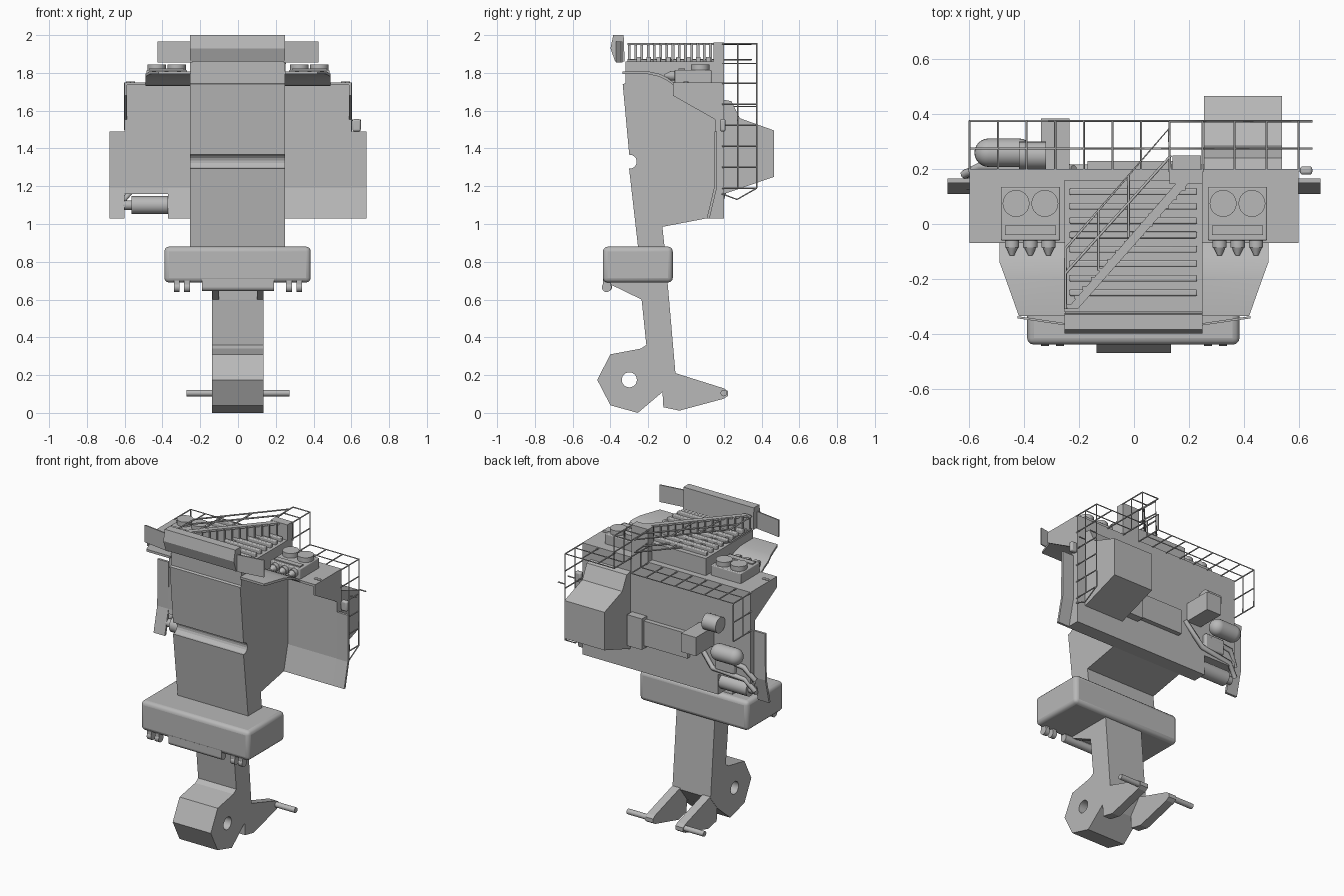
import bpy, bmesh, math
from mathutils import Vector

cube = bpy.data.objects.get("Cube")
if cube:
    bpy.data.objects.remove(cube)

grey = bpy.data.materials.new("plain_grey")
grey.use_nodes = True
grey.diffuse_color = (0.48, 0.48, 0.48, 1)
grey.node_tree.nodes["Principled BSDF"].inputs["Base Color"].default_value = (0.48, 0.48, 0.48, 1)


def finish(name, bm, bevel=0, smooth=False):
    bmesh.ops.recalc_face_normals(bm, faces=bm.faces)
    me = bpy.data.meshes.new(name)
    bm.to_mesh(me)
    bm.free()
    me.materials.append(grey)
    ob = bpy.data.objects.new(name, me)
    bpy.context.collection.objects.link(ob)
    if bevel:
        mod = ob.modifiers.new("rounding", "BEVEL")
        mod.width, mod.segments = bevel, 3
    if smooth or bevel:
        bpy.ops.object.select_all(action="DESELECT")
        ob.select_set(True)
        bpy.context.view_layer.objects.active = ob
        bpy.ops.object.shade_smooth_by_angle(angle=math.radians(35))
    return ob


def prism(name, profile, x0, x1):
    """Extrude a (y, z) profile along x."""
    bm = bmesh.new()
    face = bm.faces.new([bm.verts.new((x0, y, z)) for y, z in profile])
    out = bmesh.ops.extrude_face_region(bm, geom=[face])["geom"]
    verts = [v for v in out if isinstance(v, bmesh.types.BMVert)]
    bmesh.ops.translate(bm, verts=verts, vec=(x1 - x0, 0, 0))
    # keep the starting cap so the solid is closed
    if face not in bm.faces[:]:
        bmesh.ops.holes_fill(bm, edges=[e for e in bm.edges if e.is_boundary])
    return finish(name, bm)


def box(name, x, y, z, bevel=0):
    bm = bmesh.new()
    bmesh.ops.create_cube(bm, size=1)
    for v in bm.verts:
        v.co = [r[0] + (c + 0.5) * (r[1] - r[0]) for c, r in zip(v.co, (x, y, z))]
    return finish(name, bm, bevel)


def rod(name, a, b, r, r2=None, sides=24):
    """Cylinder or cone between two points."""
    a, b = Vector(a), Vector(b)
    bm = bmesh.new()
    bmesh.ops.create_cone(bm, cap_ends=True, segments=sides, radius1=r,
                          radius2=r if r2 is None else r2, depth=(b - a).length)
    turn = (b - a).to_track_quat("Z", "Y").to_matrix().to_4x4()
    turn.translation = (a + b) / 2
    bmesh.ops.transform(bm, matrix=turn, verts=bm.verts)
    return finish(name, bm, smooth=True)


def rails(name, lines, r=0.004):
    """Thin tubes along several paths in one object."""
    cu = bpy.data.curves.new(name, "CURVE")
    cu.dimensions = "3D"
    cu.bevel_depth, cu.bevel_resolution = r, 1
    cu.use_fill_caps = True
    for line in lines:
        sp = cu.splines.new("POLY")
        sp.points.add(len(line) - 1)
        for p, co in zip(sp.points, line):
            p.co = (*co, 1)
    cu.materials.append(grey)
    bpy.context.collection.objects.link(bpy.data.objects.new(name, cu))


# Central frame with the round cross groove
groove = [(-0.298 + 0.037 * math.cos(a), 1.33 + 0.037 * math.sin(a))
          for a in [math.radians(-95 + 21 * i) for i in range(10)]]
prism("main_frame", [(-0.245, 0.8)] + groove +
      [(-0.335, 1.74), (-0.32, 1.745), (-0.32, 1.86), (0.16, 1.86),
       (0.16, 1.04), (0.11, 1.03), (-0.125, 0.985), (-0.105, 0.8)], -0.253, 0.25)

# Deck panel, notched at one corner, with its front apron
prism("deck", [(0.2, 1.03), (0.11, 1.03), (0.15, 1.19), (0.155, 1.75), (0.2, 1.75)], -0.37, 0.6)
prism("deck_notched_side", [(0.2, 1.16), (0.145, 1.16), (0.15, 1.19), (0.155, 1.75), (0.2, 1.75)],
      -0.6, -0.37)
box("deck_apron", (-0.6, 0.6), (-0.07, 0.2), (1.735, 1.75))
box("stair_landing", (0.13, 0.25), (0.145, 0.2), (1.75, 1.96))

# Cross tank and the hinge tube under its front
box("cross_tank", (-0.39, 0.385), (-0.44, -0.07), (0.69, 0.88), 0.025)
rod("tank_front_tube", (-0.19, -0.415, 0.668), (0.19, -0.415, 0.668), 0.024)
box("tank_front_strip", (-0.19, 0.19), (-0.439, -0.4), (0.668, 0.71))

# Rear leg with pierced end
leg = prism("rear_leg", [(-0.1, 0.72), (-0.24, 0.72), (-0.235, 0.6), (-0.21, 0.36),
                         (-0.24, 0.34), (-0.4, 0.31), (-0.47, 0.175), (-0.4, 0.04),
                         (-0.255, 0), (-0.125, 0.11), (-0.055, 0.2)], -0.137, 0.135)
cutter = rod("hub_hole_cutter", (-0.3, -0.3, 0), (0.3, -0.3, 0), 0.04)
cutter.location.z = 0.175
cutter.hide_render = True
cutter.hide_set(True)
cut = leg.modifiers.new("hub_hole", "BOOLEAN")
cut.operation, cut.object = "DIFFERENCE", cutter

# Bumper
prism("bumper", [(-0.4, 1.93), (-0.385, 2), (-0.33, 2), (-0.325, 1.86), (-0.375, 1.86)],
      -0.253, 0.25)

# Parts repeated on both sides
for s, side in ((1, "left"), (-1, "right")):
    prism(side + "_rear_arm", [(-0.125, 0.12), (-0.12, 0.03), (-0.035, 0.012), (0.2, 0.075),
                               (0.222, 0.09), (0.222, 0.115), (0.2, 0.13), (-0.055, 0.21)],
          s * 0.08, s * 0.135)
    rod(side + "_arm_pin", (s * 0.08, 0.2, 0.105), (s * 0.273, 0.2, 0.105), 0.017)
    prism(side + "_leg_gusset", [(-0.2, 0.72), (-0.4, 0.72), (-0.4, 0.68), (-0.235, 0.6),
                                 (-0.2, 0.6)], s * 0.1, s * 0.135)
    for x in (0.255, 0.31):
        rod(side + "_tank_lug", (s * x, -0.42, 0.665), (s * (x + 0.03), -0.42, 0.665), 0.025)
        box(side + "_tank_lug_base", sorted((s * x, s * (x + 0.03))), (-0.44, -0.4), (0.665, 0.7))
    # Gusset closing the apron end
    prism(side + "_apron_gusset", [(0.16, 1.55), (-0.07, 1.68), (-0.07, 1.745), (0.16, 1.745)],
          s * 0.588, s * 0.6)
    # Side wing hanging from the deck edge
    prism(side + "_deck_wing", [(0.11, 1.03), (0.148, 1.19), (0.15, 1.49), (0.165, 1.49),
                                (0.163, 1.19), (0.125, 1.03)], s * 0.6, s * 0.68)
    # Bumper end plate
    bm = bmesh.new()
    bmesh.ops.create_cube(bm, size=1)
    for v in bm.verts:
        outer = v.co.x > 0
        v.co = (s * (0.425 if outer else 0.24),
                (-0.34 if outer else -0.367) + 0.008 * v.co.y, 1.91 + 0.11 * v.co.z)
    finish(side + "_bumper_end", bm)
    # Curved, tapered fender plate
    path = [(-0.335, 1.808, 0.42), (-0.2, 1.808, 0.468), (-0.14, 1.795, 0.49),
            (-0.1, 1.775, 0.49), (-0.06, 1.745, 0.49)]
    bm = bmesh.new()
    rows = [[bm.verts.new((s * px, y, z + dz)) for px, dz in
             ((0.25, 0), (x, 0), (x, -0.015), (0.25, -0.015))] for y, z, x in path]
    for a, b in zip(rows, rows[1:]):
        for i in range(4):
            bm.faces.new((a[i], a[i - 1], b[i - 1], b[i]))
    bm.faces.new(rows[0])
    bm.faces.new(rows[-1])
    finish(side + "_fender", bm, smooth=True)
    # Lamp housing with two round lamps and three small horns
    box(side + "_lamp_housing", sorted((s * 0.27, s * 0.485)), (-0.06, 0.135), (1.74, 1.815), 0.005)
    box(side + "_lamp_slot", sorted((s * 0.285, s * 0.47)), (-0.04, -0.005), (1.81, 1.822))
    for x in (0.325, 0.43):
        rod(side + "_round_lamp", (s * x, 0.075, 1.8), (s * x, 0.075, 1.845), 0.049)
    for x in (0.312, 0.378, 0.445):
        rod(side + "_horn", (s * x, -0.058, 1.785), (s * x, -0.085, 1.785), 0.026)
        rod(side + "_horn_tip", (s * x, -0.085, 1.785), (s * x, -0.115, 1.785), 0.022, 0.008)
    for x in (0.558, 0.58):
        rod(side + "_marker_lamp", (s * x, 0, 1.74), (s * x, 0, 1.754), 0.012)

# Grille bars and diagonal stair
for i in range(8):
    y = -0.25 + i * 0.0525
    box("grille_bar", (-0.235, 0.23), (y - 0.012, y + 0.012), (1.855, 1.885), 0.005)
for z in (1.866, 1.953):
    bm = bmesh.new()
    ring = [(-0.245, -0.31), (-0.205, -0.31), (0.2, 0.15), (0.155, 0.15)]
    low, high = [[bm.verts.new((x, y, z + d)) for x, y in ring] for d in (-0.006, 0.006)]
    bm.faces.new(low)
    bm.faces.new(high)
    for i in range(4):
        bm.faces.new((low[i], low[i - 1], high[i - 1], high[i]))
    finish("stair_stringer", bm)
for i in range(14):
    t = i / 13
    x, y = -0.225 + 0.39 * t, -0.3 + 0.43 * t
    box("stair_tread", (x - 0.022, x + 0.022), (y - 0.007, y + 0.007), (1.86, 1.957))
stair = []
for z in (1.87, 1.952):
    stair += [[(-0.25, -0.31, z), (-0.25, -0.09, z), (0.125, 0.345, z), (0.135, 0.16, z)],
              [(-0.25, -0.18, z), (0.135, 0.25, z)]]
    stair += [[(x, y, z), (x, y + 0.225, z)] for x, y in ((-0.13, -0.17), (-0.02, -0.05))]
rails("stair_handrails", stair, 0.005)

# Deck fences: top rail, middle rail and posts
fences = [[(-0.6, 1.5), (-0.6, 1.745), (0.13, 1.745), (0.13, 1.85)],
          [(0.13, 1.955), (0.25, 1.955), (0.25, 1.745), (0.6, 1.745), (0.6, 1.19)]]
lines = []
for fence in fences:
    lines += [[(x, y, z) for x, z in fence] for y in (0.275, 0.375)]
    for a, b in zip(fence, fence[1:]):
        n = max(1, round(math.dist(a, b) / 0.11))
        for i in range(n + 1):
            x, z = [p + (q - p) * i / n for p, q in zip(a, b)]
            lines.append([(x, 0.19, z), (x, 0.375, z)])
lines.append([(0.6, 0.375, 1.19), (0.6, 0.27, 1.13), (0.6, 0.19, 1.16)])
lines += [[(0.6, y, 1.55), (0.65, y, 1.55)] for y in (0.275, 0.375)]
rails("deck_fences", lines)
box("mirror", (0.605, 0.65), (0.18, 0.21), (1.49, 1.555), 0.01)

# Cab
prism("cab", [(0.19, 1.66), (0.24, 1.65), (0.285, 1.56), (0.467, 1.495), (0.467, 1.25),
              (0.19, 1.155)], 0.255, 0.54)

# Deck machinery
box("deck_locker", (-0.17, 0.14), (0.19, 0.23), (1.22, 1.38))
box("cab_side_locker", (0.14, 0.245), (0.19, 0.25), (1.2, 1.4))
box("control_box", (-0.34, -0.235), (0.19, 0.385), (1.34, 1.46))
rod("deck_drum", (-0.42, 0.25, 1.51), (-0.32, 0.25, 1.51), 0.05)
rod("pressure_tank", (-0.53, 0.26, 1.34), (-0.42, 0.26, 1.34), 0.052)
for x in (-0.53, -0.42):
    bm = bmesh.new()
    bmesh.ops.create_uvsphere(bm, u_segments=24, v_segments=12, radius=0.052)
    bmesh.ops.translate(bm, verts=bm.verts, vec=(x, 0.26, 1.34))
    finish("pressure_tank_end", bm, smooth=True)
box("tank_saddle", (-0.5, -0.36), (0.19, 0.225), (1.2, 1.3), 0.01)
rod("air_filter", (-0.565, 0.15, 1.1), (-0.37, 0.15, 1.1), 0.047)
rod("air_filter_outlet", (-0.61, 0.15, 1.1), (-0.56, 0.15, 1.1), 0.025)
rails("air_pipes", [[(-0.22, 0.2, 1.34), (-0.34, 0.215, 1.2), (-0.56, 0.2, 1.18), (-0.62, 0.18, 1.11)],
                    [(-0.4, 0.21, 1.28), (-0.56, 0.21, 1.26), (-0.62, 0.18, 1.18)]], 0.016)
